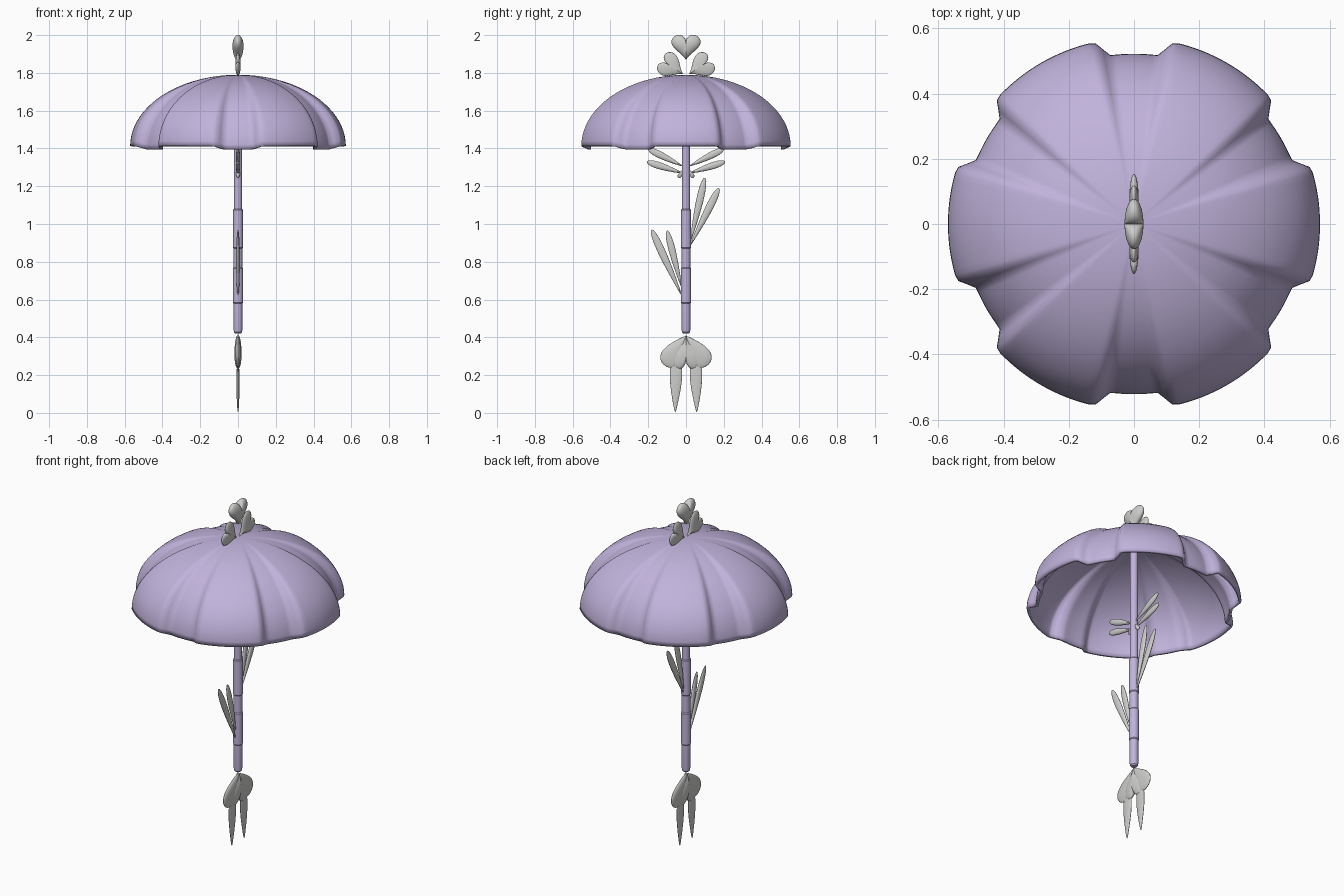
import bpy, bmesh, math
from mathutils import Vector

if "Cube" in bpy.data.objects:
    bpy.data.objects.remove(bpy.data.objects["Cube"])


def material(name, rgb):
    m = bpy.data.materials.new(name)
    m.diffuse_color = (*rgb, 1)
    m.use_nodes = True
    m.node_tree.nodes["Principled BSDF"].inputs["Base Color"].default_value = m.diffuse_color
    return m


LILAC = material("lilac", (0.53, 0.45, 0.71))
GREY = material("pale_grey", (0.61, 0.61, 0.60))


def finish(bm, name, mat, angle=40):
    me = bpy.data.meshes.new(name)
    bm.to_mesh(me)
    bm.free()
    ob = bpy.data.objects.new(name, me)
    bpy.context.collection.objects.link(ob)
    me.materials.append(mat)
    bpy.ops.object.select_all(action='DESELECT')
    ob.select_set(True)
    bpy.context.view_layer.objects.active = ob
    bpy.ops.object.shade_smooth_by_angle(angle=math.radians(angle))
    return ob


def skin(bm, rings):
    """Join equal rings of vertices with quads."""
    for a, b in zip(rings, rings[1:]):
        n = len(a)
        for j in range(n):
            k = (j + 1) % n
            bm.faces.new((a[j], b[j], b[k], a[k]))


# Canopy: dome with six full lobes and six sunken gores
def gore(theta):
    off = abs((math.degrees(theta) + 30) % 60 - 30)
    s = min(1, max(0, (off - 17) / 5.5))
    return s * s * (3 - 2 * s)


def canopy():
    bm = bmesh.new()
    apex = bm.verts.new((0, 0, 1.79))
    rings, n, steps = [], 180, 22
    for i in range(1, steps + 1):
        phi = math.pi / 2 * i / steps
        ring = []
        for j in range(n):
            th = math.tau * j / n
            g = gore(th)
            r = 0.571 * math.sin(phi) * (1 - 0.085 * g)
            z = 1.412 + 0.378 * math.cos(phi) - 0.017 * g * math.sin(phi) ** 4
            ring.append(bm.verts.new((r * math.cos(th), r * math.sin(th), z)))
        rings.append(ring)
    for j in range(n):
        bm.faces.new((apex, rings[0][j], rings[0][(j + 1) % n]))
    skin(bm, rings)
    ob = finish(bm, "canopy", LILAC, 50)
    mod = ob.modifiers.new("thickness", 'SOLIDIFY')
    mod.thickness = 0.016
    mod.offset = -1


canopy()


# Pole: turned profile with two sleeves
def pole():
    profile = [(0.014, 0.42), (0.021, 0.427), (0.023, 0.44), (0.023, 0.58),
               (0.027, 0.585), (0.027, 0.765), (0.023, 0.77), (0.023, 0.87),
               (0.027, 0.875), (0.026, 1.075), (0.022, 1.08), (0.021, 1.775)]
    bm = bmesh.new()
    n = 24
    rings = [[bm.verts.new((r * math.cos(math.tau * j / n),
                            r * math.sin(math.tau * j / n), z))
              for j in range(n)] for r, z in profile]
    skin(bm, rings)
    bm.faces.new(rings[0])
    bm.faces.new(rings[-1])
    bmesh.ops.recalc_face_normals(bm, faces=bm.faces)
    finish(bm, "pole", LILAC, 35)


pole()


# Puffed flat shape lying in the yz plane, half thickness t along x
def puff(name, outline, centre, t):
    bm = bmesh.new()
    rings, steps = [], 12
    for i in range(1, steps * 2):
        a = math.pi * i / (2 * steps)
        s, x = math.sin(a), t * math.cos(a)
        rings.append([bm.verts.new((x, *(centre + (p - centre) * s)))
                      for p in outline])
    skin(bm, rings)
    for ring, x in ((rings[0], t), (rings[-1], -t)):
        tip = bm.verts.new((x, *centre))
        for j in range(len(ring)):
            bm.faces.new((tip, ring[j], ring[(j + 1) % len(ring)]))
    bmesh.ops.recalc_face_normals(bm, faces=bm.faces)
    finish(bm, name, GREY, 60)


def leaf(name, base, tip, w, t):
    """Narrow base, rounded wider tip."""
    base, tip = Vector(base), Vector(tip)
    d = tip - base
    side = Vector((-d.y, d.x)).normalized()
    pts = []
    for i in range(40):
        a = math.tau * i / 40
        u = (1 - math.cos(a)) / 2
        pts.append(base + d * u + side * w * math.sin(a) * (0.35 + u))
    puff(name, pts, base + d * 0.55, t)


def heart(name, tip, direction, length, half_width, t):
    """Heart growing from its pointed tip along a direction."""
    tip, d = Vector(tip), Vector(direction).normalized()
    side = Vector((d.y, -d.x))
    pts = []
    for i in range(56):
        a = math.tau * i / 56
        h = (13 * math.cos(a) - 5 * math.cos(2 * a) - 2 * math.cos(3 * a)
             - math.cos(4 * a) + 17) / 29
        pts.append(tip + d * h * length + side * half_width * math.sin(a) ** 3)
    puff(name, pts, tip + d * length * 0.58, t)


# Finial hearts on top
heart("finial_heart", (0, 1.865), (0, 1), 0.137, 0.077, 0.029)
for s, label in ((-1, "front"), (1, "back")):
    heart(f"finial_wing_{label}", (s * 0.012, 1.792), (s * 0.84, 0.54),
          0.142, 0.066, 0.014)

    # Leaves under the canopy
    leaf(f"upper_leaf_low_{label}", (s * 0.015, 1.268), (s * 0.207, 1.33), 0.019, 0.011)
    leaf(f"upper_leaf_high_{label}", (s * 0.015, 1.305), (s * 0.2, 1.397), 0.019, 0.011)
    leaf(f"upper_bud_{label}", (s * 0.01, 1.29), (s * 0.04, 1.245), 0.012, 0.010)

    # Pendant side petals and tails
    leaf(f"pendant_petal_{label}", (0, 0.405), (s * 0.112, 0.25), 0.058, 0.014)
    leaf(f"pendant_tail_{label}", (s * 0.057, 0.005), (s * 0.051, 0.29), 0.034, 0.008)

# Pendant heart, tip up
heart("pendant_heart", (0, 0.415), (0, -1), 0.183, 0.075, 0.019)

# Leaf pairs on the pole
leaf("mid_leaf_front_outer", (-0.022, 0.62), (-0.182, 0.97), 0.021, 0.010)
leaf("mid_leaf_front_inner", (-0.022, 0.66), (-0.1, 0.965), 0.019, 0.010)
leaf("mid_leaf_back_outer", (0.022, 0.885), (0.175, 1.19), 0.021, 0.010)
leaf("mid_leaf_back_inner", (0.022, 0.90), (0.1, 1.245), 0.020, 0.010)
